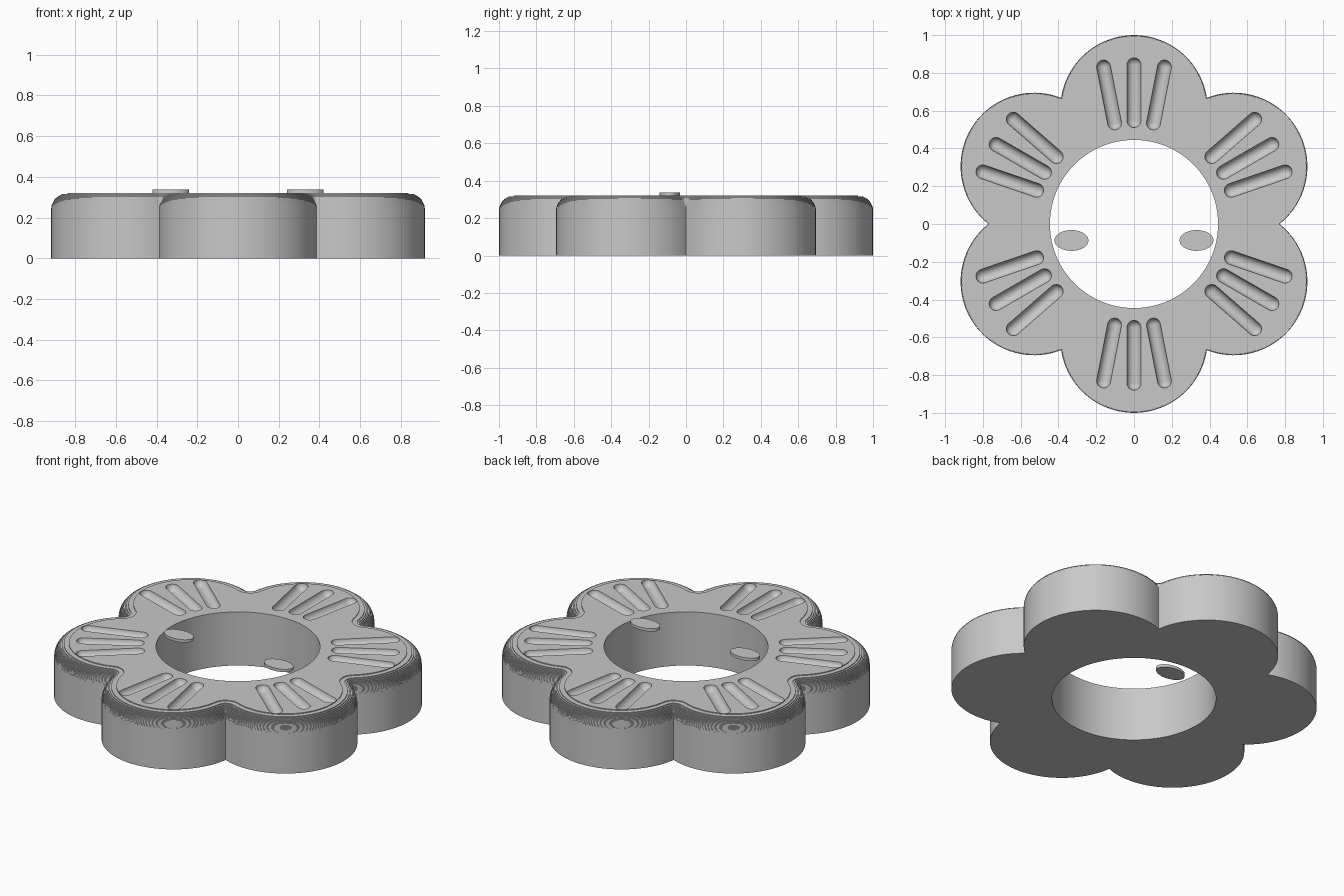
import bpy, bmesh
from math import sin, cos, pi, radians, sqrt, atan2
from mathutils import Vector, Matrix

cube = bpy.data.objects.get("Cube")
if cube:
    bpy.data.objects.remove(cube, do_unlink=True)

PETALS, DIST, RAD = 6, 0.61, 0.39      # petal circles
HOLE, TOP = 0.445, 0.321               # centre hole, body height
ROUND, LAYERS = 0.08, 16               # stepped rounding of the rim

grey = bpy.data.materials.new("light_grey")
grey.use_nodes = True
grey.diffuse_color = (0.58, 0.58, 0.58, 1)
grey.node_tree.nodes["Principled BSDF"].inputs["Base Color"].default_value = grey.diffuse_color


def make_object(name, bm):
    bmesh.ops.recalc_face_normals(bm, faces=bm.faces)
    mesh = bpy.data.meshes.new(name)
    bm.to_mesh(mesh)
    bm.free()
    mesh.materials.append(grey)
    obj = bpy.data.objects.new(name, mesh)
    bpy.context.collection.objects.link(obj)
    return obj


def smooth(obj):
    bpy.ops.object.select_all(action="DESELECT")
    obj.select_set(True)
    bpy.context.view_layer.objects.active = obj
    bpy.ops.object.shade_smooth_by_angle(angle=radians(30))


def flower_outline(inset, arc=40, fillet=8):
    """Petal outline moved inward, with the notches rounded by the inset."""
    half = pi / PETALS
    notch = DIST * cos(half) + sqrt(RAD ** 2 - (DIST * sin(half)) ** 2)
    span = atan2(notch * sin(half), notch * cos(half) - DIST)
    points = []
    for p in range(PETALS):
        axis = pi / 2 + p * 2 * half
        centre = Vector((cos(axis), sin(axis))) * DIST
        for i in range(arc + 1):
            a = axis + span * (2 * i / arc - 1)
            points.append(centre + Vector((cos(a), sin(a))) * (RAD - inset))
        if inset > 0:
            start, sweep = axis + span + pi, 2 * (half - span)
            corner = Vector((cos(axis + half), sin(axis + half))) * notch
            for i in range(1, fillet):
                a = start + sweep * i / fillet
                points.append(corner + Vector((cos(a), sin(a))) * inset)
        else:
            points += [points[-1].copy() for i in range(1, fillet)]
    return points


# Body: wall, stepped rim, top, hole wall and underside as one closed loft
bm = bmesh.new()
levels = [(0, 0), (0, TOP - ROUND)]
for k in range(LAYERS):
    low, high = k / LAYERS, (k + 1) / LAYERS
    inset = ROUND * (1 - sqrt(1 - high * high))
    levels += [(inset, TOP - ROUND + ROUND * low), (inset, TOP - ROUND + ROUND * high)]
rings = [[bm.verts.new((p.x, p.y, z)) for p in flower_outline(i)] for i, z in levels]
for z in (TOP, 0):
    rings.append([bm.verts.new((*(p.normalized() * HOLE), z)) for p in flower_outline(ROUND)])
for r, ring in enumerate(rings):
    above = rings[(r + 1) % len(rings)]
    for i in range(len(ring)):
        bm.faces.new((ring[i - 1], ring[i], above[i], above[i - 1]))
bmesh.ops.remove_doubles(bm, verts=bm.verts, dist=0.00001)
body = make_object("flower_ring", bm)


def add_capsule(bm, start, end, radius):
    """Round-ended bar lying flat, made from a stretched sphere."""
    direction = end - start
    turn = Matrix.Rotation(atan2(direction.y, direction.x), 4, "Z")
    made = bmesh.ops.create_uvsphere(bm, u_segments=24, v_segments=16, radius=radius)["verts"]
    ball = list({f for v in made for f in v.link_faces})
    geom = made + ball + list({e for f in ball for e in f.edges})
    cut = bmesh.ops.bisect_plane(bm, geom=geom, plane_co=(0, 0, 0), plane_no=(1, 0, 0), dist=0.0001)
    seam = [g for g in cut["geom_cut"] if isinstance(g, bmesh.types.BMEdge)]
    verts = {v for g in cut["geom"] if isinstance(g, bmesh.types.BMFace) for v in g.verts}
    split = bmesh.ops.split_edges(bm, edges=seam)
    verts |= {v for e in split["edges"] for v in e.verts}
    for v in verts:
        if sum(f.calc_center_median().x for f in v.link_faces) > 0:
            v.co.x += direction.length
    bmesh.ops.bridge_loops(bm, edges=[e for e in split["edges"] if e.is_boundary])
    bmesh.ops.transform(bm, matrix=Matrix.Translation(start) @ turn, verts=list(verts))


# Grooves: three rounded slots fanned on every petal
bm = bmesh.new()
for p in range(PETALS):
    spin = Matrix.Rotation(p * 2 * pi / PETALS, 3, "Z")
    for side in (-1, 0, 1):
        near = Vector((0.103 * side, 0.547 - 0.012 * abs(side), TOP + 0.002))
        far = Vector((0.161 * side, 0.843 - 0.012 * abs(side), TOP + 0.002))
        add_capsule(bm, spin @ near, spin @ far, 0.037)
cutter = make_object("groove_cutter", bm)
cutter.hide_render = True

bpy.ops.object.select_all(action="DESELECT")
bpy.context.view_layer.objects.active = body
body.select_set(True)
mod = body.modifiers.new("grooves", "BOOLEAN")
mod.operation, mod.object, mod.solver = "DIFFERENCE", cutter, "EXACT"
bpy.ops.object.modifier_apply(modifier=mod.name)
bpy.data.objects.remove(cutter, do_unlink=True)
smooth(body)

# Two thin oval discs at the hole's edge
for name, side in (("left_oval", 1), ("right_oval", -1)):
    bm = bmesh.new()
    bmesh.ops.create_cone(bm, cap_ends=True, segments=48, radius1=1, radius2=1, depth=1)
    bmesh.ops.scale(bm, vec=(0.09, 0.055, 0.017), verts=bm.verts)
    bmesh.ops.translate(bm, vec=(0.331 * side, -0.087, TOP + 0.0085), verts=bm.verts)
    smooth(make_object(name, bm))
